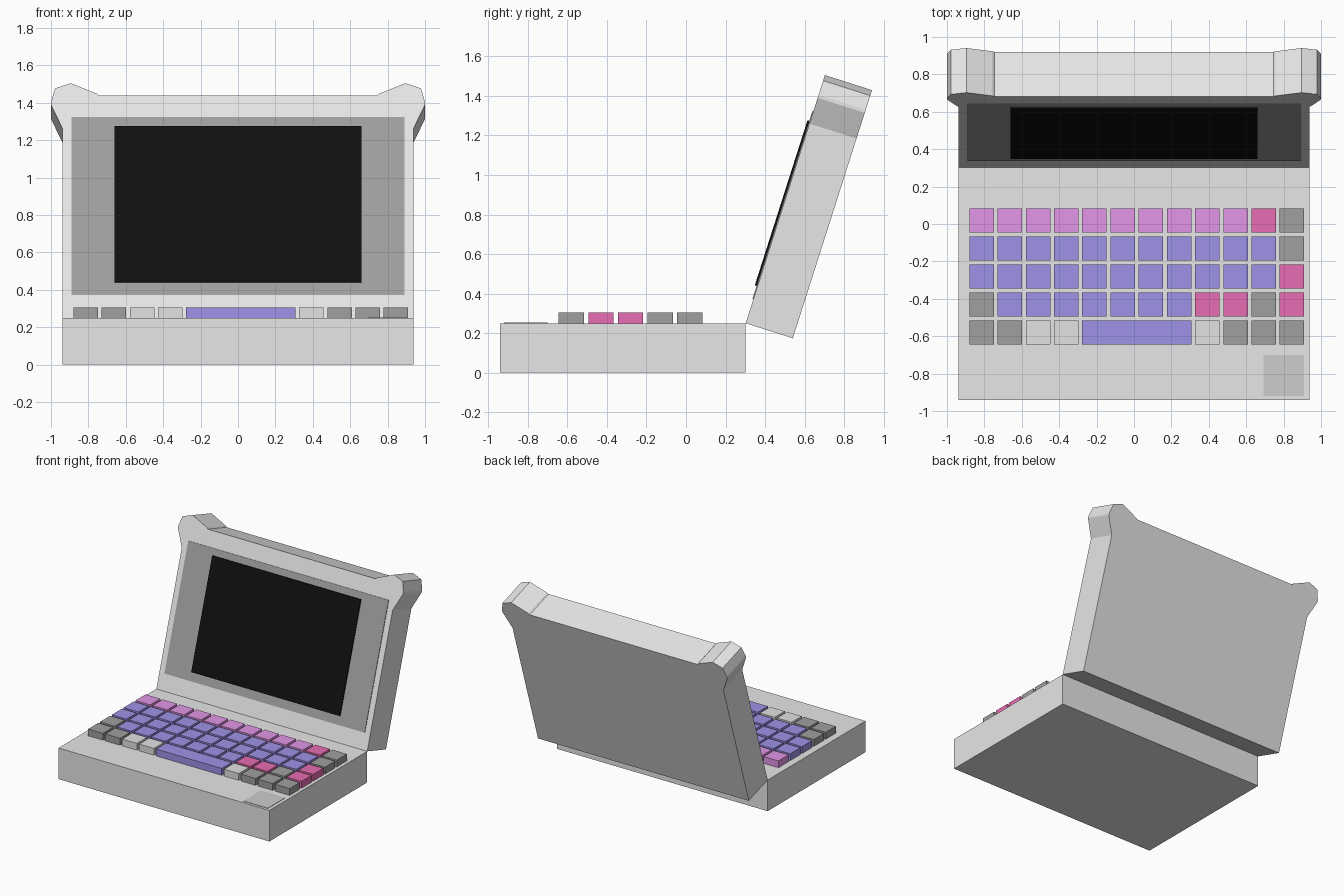
import bpy, bmesh, math
from mathutils import Matrix

if "Cube" in bpy.data.objects:
    bpy.data.objects.remove(bpy.data.objects["Cube"])

TILT = math.radians(17.7)          # lid leans back from vertical
COS = math.cos(TILT)
HINGE = (0, 0.302, 0.25)


def material(name, rgb):
    m = bpy.data.materials.new(name)
    m.diffuse_color = (*rgb, 1)
    m.use_nodes = True
    m.node_tree.nodes["Principled BSDF"].inputs["Base Color"].default_value = m.diffuse_color
    return m


body = material("light grey", (0.8, 0.8, 0.8))
grey = material("mid grey", (0.35, 0.35, 0.35))
pad = material("pad grey", (0.61, 0.61, 0.61))
black = material("screen black", (0.005, 0.005, 0.005))
blue = material("periwinkle", (0.337, 0.288, 0.8))
violet = material("orchid", (0.76, 0.305, 0.8))
pink = material("hot pink", (0.81, 0.156, 0.46))
lilac_free = material("pale key grey", (0.76, 0.76, 0.76))


def prism(name, outline, depth0, depth1, mat):
    """Extrude an XY outline from depth0 to depth1 along Z."""
    bm = bmesh.new()
    face = bm.faces.new([bm.verts.new((x, y, depth0)) for x, y in outline])
    new = bmesh.ops.extrude_face_region(bm, geom=[face])["geom"]
    verts = [v for v in new if isinstance(v, bmesh.types.BMVert)]
    bmesh.ops.translate(bm, verts=verts, vec=(0, 0, depth1 - depth0))
    bmesh.ops.recalc_face_normals(bm, faces=bm.faces)
    mesh = bpy.data.meshes.new(name)
    bm.to_mesh(mesh)
    bm.free()
    mesh.materials.append(mat)
    ob = bpy.data.objects.new(name, mesh)
    bpy.context.collection.objects.link(ob)
    return ob


def box(name, x0, x1, y0, y1, z0, z1, mat):
    return prism(name, [(x0, y0), (x1, y0), (x1, y1), (x0, y1)], z0, z1, mat)


# Base and touch pad
box("base", -0.937, 0.937, -0.94, 0.302, 0, 0.25, body)
box("touch_pad", 0.692, 0.91, -0.92, -0.70, 0.25, 0.253, pad)

# Lid: local Y runs up the lid, local +Z points out of the screen side
lid_frame = (Matrix.Translation(HINGE)
             @ Matrix.Rotation(math.pi / 2 - TILT, 4, 'X'))


def up(z):
    return (z - 0.25) / COS


# Half outline with a horn-shaped ear at the top corner, then mirrored
half = [(0.937, 0.25), (0.937, 1.26), (1.0, 1.39), (1.0, 1.405),
        (0.978, 1.477), (0.895, 1.505), (0.757, 1.45), (0.745, 1.44)]
right = [(x, up(z)) for x, z in half]
left = [(-x, t) for x, t in reversed(right)]
lid = prism("lid", right + left, -0.25, 0, body)
bezel = box("screen_bezel", -0.89, 0.89, up(0.372), up(1.322), 0, 0.005, grey)
screen = box("screen", -0.66, 0.66, up(0.437), up(1.272), 0.005, 0.0145, black)
for ob in (lid, bezel, screen):
    ob.matrix_world = lid_frame

# Keyboard: one letter per column, "S" is the four-column space bar
colours = {"V": violet, "P": pink, "G": grey, "B": blue,
           "L": lilac_free, "S": blue}
rows = ["VVVVVVVVVVPG",
        "BBBBBBBBBBBG",
        "BBBBBBBBBBBP",
        "GBBBBBBBPPGP",
        "GGLLS...LGGG"]
PITCH, WIDTH, DEPTH = 0.1508, 0.131, 0.128
for r, row in enumerate(rows):
    y = 0.083 - r * 0.1498
    for c, code in enumerate(row):
        if code == ".":
            continue
        x = -0.88 + c * PITCH
        w = WIDTH + (3 * PITCH if code == "S" else 0)
        name = "space_bar" if code == "S" else f"key_{r + 1}_{c + 1}"
        box(name, x, x + w, y - DEPTH, y, 0.25, 0.305, colours[code])
